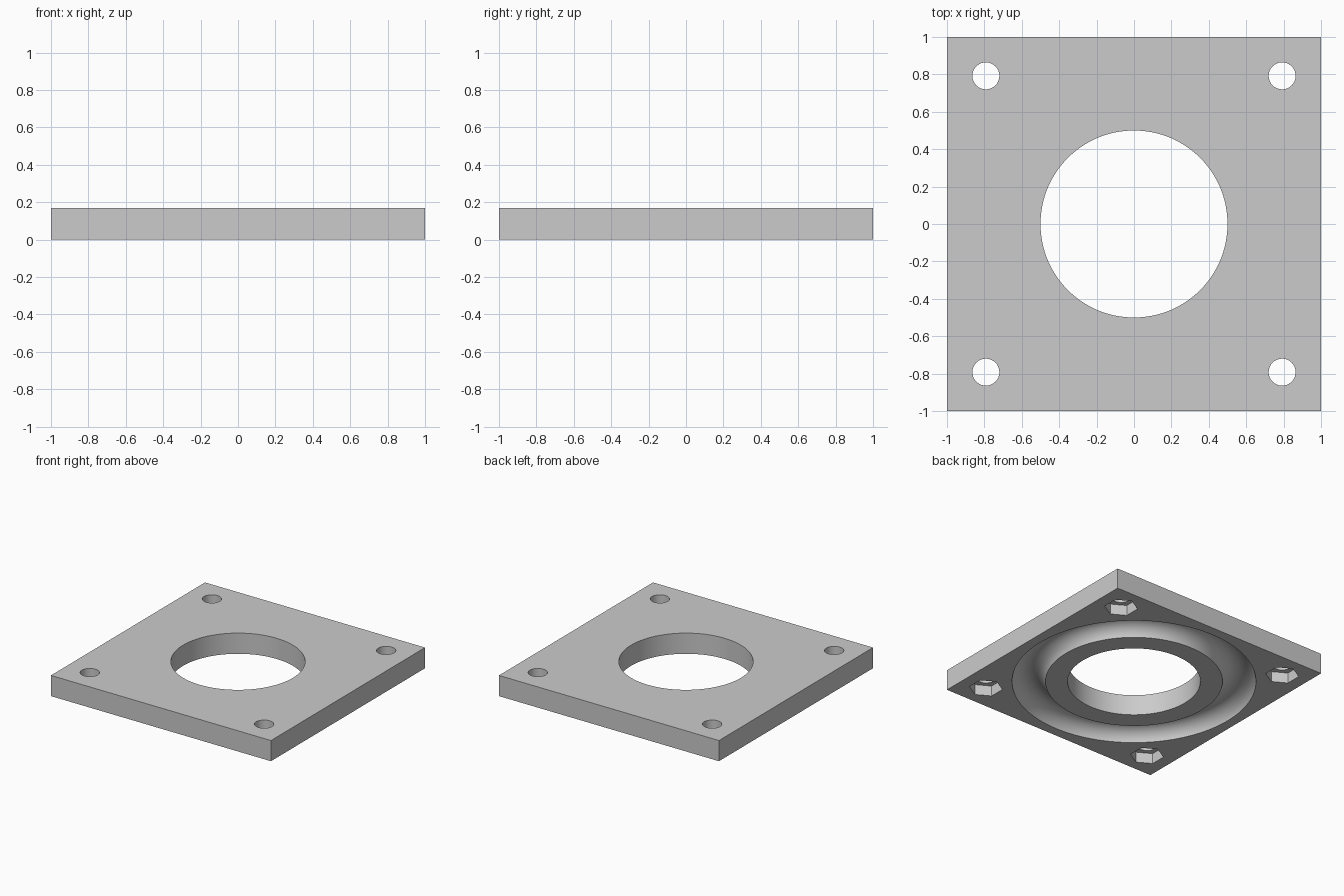
import bpy
import math

cube = bpy.data.objects.get("Cube")
if cube:
    bpy.data.objects.remove(cube, do_unlink=True)

THICK = 0.17
BOLT = 0.792
RACE_R, BALL_R, BALL_DROP = 0.793, 0.1294, 0.0294

grey = bpy.data.materials.new("plain grey")
grey.use_nodes = True
colour = (0.6, 0.6, 0.6, 1)
grey.diffuse_color = colour
grey.node_tree.nodes["Principled BSDF"].inputs["Base Color"].default_value = colour


def finish(obj, name):
    obj.name = name
    obj.data.materials.append(grey)
    return obj


def prism(name, sides, radius, top, x=0, y=0):
    """Upright prism or cylinder from below the plate up to a height."""
    bottom = -0.1
    bpy.ops.mesh.primitive_cylinder_add(
        vertices=sides, radius=radius, depth=top - bottom,
        location=(x, y, (bottom + top) / 2))
    return finish(bpy.context.object, name)


# Square plate
bpy.ops.mesh.primitive_cube_add(size=1, location=(0, 0, THICK / 2))
plate = finish(bpy.context.object, "mounting_plate")
plate.scale = (2, 2, THICK)
bpy.ops.object.transform_apply(location=True, rotation=True, scale=True)

# Central bore
cutters = [prism("bore_cutter", 128, 0.5, THICK + 0.1)]

# Corner bolt holes with hexagonal nut pockets underneath, points along y
for x in (-BOLT, BOLT):
    for y in (-BOLT, BOLT):
        cutters.append(prism("bolt_hole_cutter", 48, 0.072, THICK + 0.1, x, y))
        cutters.append(prism("nut_pocket_cutter", 6, 0.126, 0.086, x, y))

# Round ball race in the underside
bpy.ops.mesh.primitive_torus_add(
    major_radius=RACE_R, minor_radius=BALL_R,
    major_segments=128, minor_segments=48, location=(0, 0, -BALL_DROP))
cutters.append(finish(bpy.context.object, "ball_race_cutter"))

# Cut every opening in turn
for cutter in cutters:
    mod = plate.modifiers.new(cutter.name, "BOOLEAN")
    mod.operation = "DIFFERENCE"
    mod.solver = "EXACT"
    mod.object = cutter
    bpy.context.view_layer.objects.active = plate
    bpy.ops.object.modifier_apply(modifier=mod.name)
    bpy.data.objects.remove(cutter, do_unlink=True)

# Smooth the round walls, keep the edges sharp
bpy.ops.object.select_all(action="DESELECT")
plate.select_set(True)
bpy.context.view_layer.objects.active = plate
bpy.ops.object.shade_smooth_by_angle(angle=math.radians(30))
